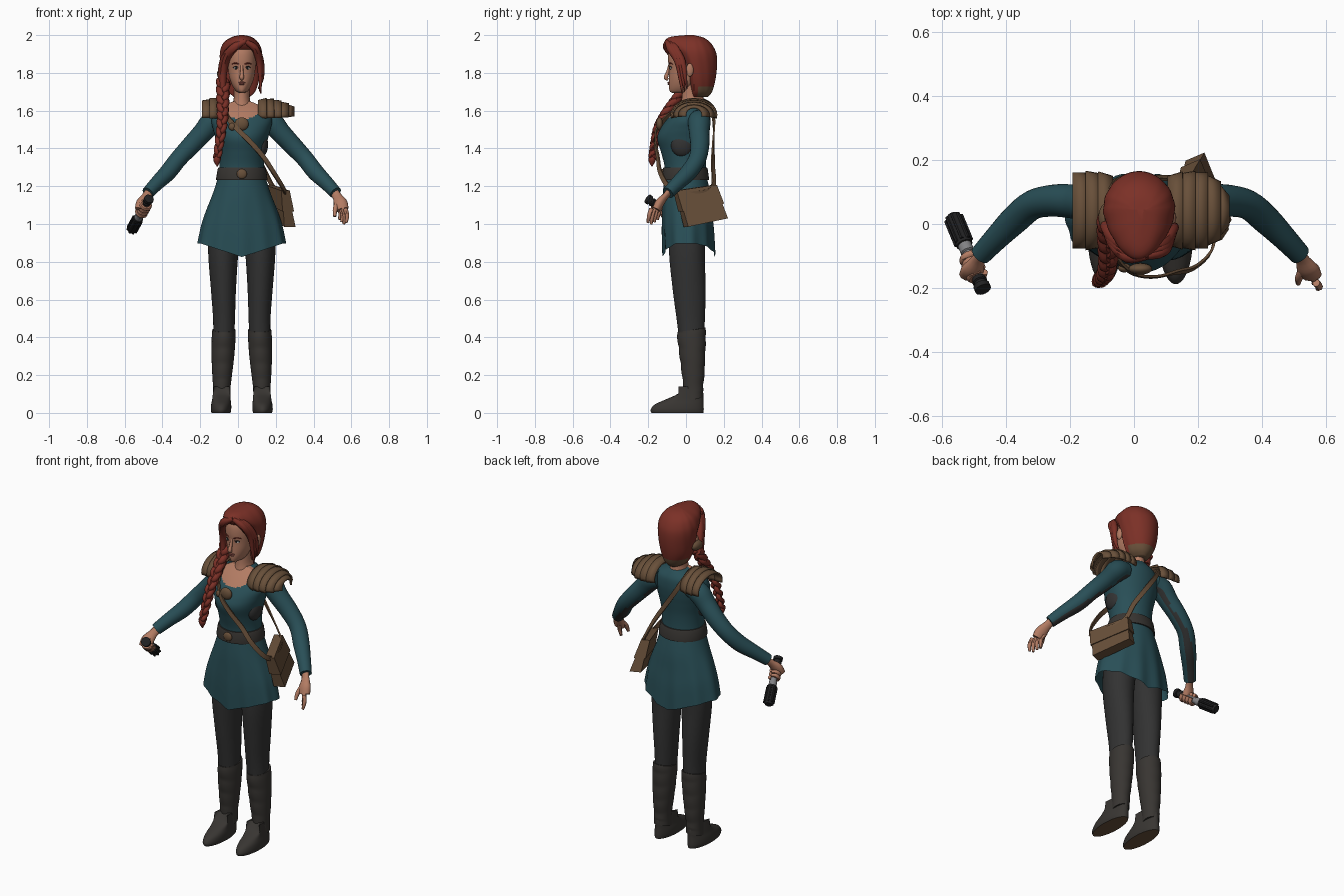
import bpy, bmesh, math
from mathutils import Vector

cube = bpy.data.objects.get("Cube")
if cube:
    bpy.data.objects.remove(cube)

X0 = 0.02  # body axis; all coordinates below are relative to it


def material(name, r, g, b):
    m = bpy.data.materials.new(name)
    m.use_nodes = True
    m.diffuse_color = (r, g, b, 1)
    m.node_tree.nodes["Principled BSDF"].inputs["Base Color"].default_value = (r, g, b, 1)
    return m


TEAL = material("teal cloth", .022, .078, .095)
CHARCOAL = material("charcoal cloth", .032, .032, .032)
DARK = material("dark leather", .04, .036, .032)
HAIR = material("red hair", .2, .03, .02)
LEATHER = material("brown leather", .14, .08, .042)
SKIN = material("skin", .45, .2, .125)
METAL = material("grey metal", .22, .22, .23)
BLACK = material("black grip", .015, .015, .016)
WHITE = material("eye white", .55, .52, .48)
LIPS = material("lips", .3, .09, .07)


def finish(name, bm, mat, second=None, rule=None, angle=45):
    """Turn a bmesh into an object; rule(centre, normal) picks the second colour."""
    bmesh.ops.recalc_face_normals(bm, faces=bm.faces[:])
    for f in bm.faces:
        f.smooth = True
        if rule and rule(f.calc_center_median(), f.normal):
            f.material_index = 1
    bmesh.ops.translate(bm, verts=bm.verts[:], vec=(X0, 0, 0))
    me = bpy.data.meshes.new(name)
    bm.to_mesh(me)
    bm.free()
    for m in (mat, second):
        if m:
            me.materials.append(m)
    me.set_sharp_from_angle(angle=math.radians(angle))
    ob = bpy.data.objects.new(name, me)
    bpy.context.collection.objects.link(ob)
    return ob


def spline(pts, k):
    """Catmull-Rom through tuples of any size, k steps per span."""
    out = []
    for i in range(len(pts) - 1):
        quad = [pts[max(i - 1, 0)], pts[i], pts[i + 1], pts[min(i + 2, len(pts) - 1)]]
        for j in range(k):
            t = j / k
            out.append(tuple(b + t / 2 * (c - a + t * (2*a - 5*b + 4*c - d + t * (3*(b - c) + d - a)))
                             for a, b, c, d in zip(*quad)))
    return out + [tuple(pts[-1])]


def skin_rings(rings, cap=True):
    bm = bmesh.new()
    loops = [[bm.verts.new(p) for p in r] for r in rings]
    n = len(loops[0])
    for a, b in zip(loops, loops[1:]):
        for i in range(n):
            bm.faces.new((a[i], a[(i + 1) % n], b[(i + 1) % n], b[i]))
    if cap:
        bm.faces.new(loops[0])
        bm.faces.new(loops[-1])
    return bm


def loft(name, rings, mat, cy=0, k=4, n=40, warp=None, cap=True, **kw):
    """Stack of horizontal ovals: (z, centre x, half width, front y, back y)."""
    out = []
    for z, cx, rx, yf, yb in spline(rings, k):
        ring = []
        for i in range(n):
            a = math.tau * i / n
            c, s = math.cos(a), math.sin(a)
            p = Vector((cx + rx * c, cy + s * (yb - cy if s > 0 else cy - yf), z))
            ring.append(warp(p, a) if warp else p)
        out.append(ring)
    return finish(name, skin_rings(out, cap), mat, **kw)


def tube(name, pts, mat, k=4, n=12, flat=1, **kw):
    """Round tube along (x, y, z, radius); flat squashes it front to back."""
    path = spline(pts, k)
    out = []
    for i, p in enumerate(path):
        t = Vector(path[min(i + 1, len(path) - 1)][:3]) - Vector(path[max(i - 1, 0)][:3])
        side = t.cross(Vector((0, 1, .01))).normalized()
        up = side.cross(t).normalized() * flat
        out.append([Vector(p[:3]) + p[3] * (math.cos(a) * side + math.sin(a) * up)
                    for a in (math.tau * j / n for j in range(n))])
    return finish(name, skin_rings(out), mat, **kw)


def ball(name, loc, size, mat):
    bm = bmesh.new()
    bmesh.ops.create_uvsphere(bm, u_segments=20, v_segments=12, radius=1)
    bmesh.ops.scale(bm, verts=bm.verts[:], vec=size)
    bmesh.ops.translate(bm, verts=bm.verts[:], vec=loc)
    return finish(name, bm, mat)


# tunic: flared skirt with folds and a scooped neckline
def drape(p, a):
    w = max(0, (1.2 - p.z) / .36)
    p.x *= 1 + .025 * w * math.sin(9 * a)
    p.y *= 1 + .04 * w * math.sin(11 * a)
    p.z += w * .07 * min(1, abs(p.x) / .22)
    return p


def neckline(c, nrm):
    return c.y < .02 and c.z > 1.555 + 3.5 * c.x ** 2 and abs(c.x) < .1


loft("tunic_skirt", [(.825, 0, .232, -.12, .155), (.95, 0, .212, -.125, .15), (1.05, 0, .187, -.125, .14),
                     (1.15, 0, .155, -.123, .13), (1.25, 0, .125, -.115, .11)], TEAL, n=72, warp=drape, cap=False)
loft("tunic_top", [(1.22, 0, .128, -.115, .11), (1.3, 0, .118, -.113, .105), (1.38, 0, .122, -.132, .108),
                   (1.45, 0, .138, -.152, .118), (1.5, 0, .152, -.138, .126), (1.55, 0, .16, -.105, .13),
                   (1.6, 0, .14, -.06, .125), (1.635, 0, .08, -.02, .105), (1.65, 0, .04, .0, .09)],
     TEAL, k=8, n=80, second=SKIN, rule=neckline)
for s in (1, -1):
    # dark side panels lying on the tunic under the arms
    ball("side_panel", (s * .105, -.02, 1.42), (.034, .06, .065), CHARCOAL)

# belt and buckle
loft("belt", [(1.232, 0, .135, -.128, .122), (1.24, 0, .136, -.129, .122), (1.29, 0, .128, -.122, .115),
              (1.298, 0, .124, -.12, .112)], DARK, k=1)
ball("belt_buckle", (0, -.125, 1.265), (.027, .012, .026), LEATHER)


# boots with wrapped folds
def folds(p, a):
    d = 1 + .05 * abs(math.sin(p.z * 38 + math.sin(a))) if p.z > .1 else 1
    p.y = .04 + (p.y - .04) * d
    p.z += .012 * math.sin(a)
    return p


for s in (1, -1):
    side = "left" if s > 0 else "right"
    loft(side + "_legging", [(1.02, s * .085, .09, -.09, .11), (.85, s * .098, .08, -.09, .1),
                             (.65, s * .097, .066, -.07, .104), (.5, s * .094, .058, -.05, .1),
                             (.38, s * .096, .055, -.035, .095)], CHARCOAL, cy=.02)
    loft(side + "_boot_shaft", [(.44, s * .095, .061, -.045, .1), (.4, s * .096, .063, -.042, .103),
                                (.3, s * .1, .06, -.03, .1), (.2, s * .104, .052, -.018, .096),
                                (.13, s * .106, .046, -.012, .09), (.07, s * .107, .046, -.02, .09)],
         DARK, cy=.04, k=9, warp=folds)
    loft(side + "_boot_foot", [(0, s * .11, .05, -.183, .092), (.018, s * .11, .054, -.187, .094),
                               (.045, s * .109, .053, -.165, .093), (.07, s * .108, .049, -.11, .092),
                               (.1, s * .107, .046, -.045, .092), (.14, s * .106, .042, -.005, .085)],
         DARK, cy=-.04, second=LEATHER, rule=lambda c, nrm: nrm.z < -.9 and c.z < .01)
    # sleeves with dark inner seam
    tube(side + "_sleeve", [(s * .1, .07, 1.555, .05), (s * .155, .07, 1.54, .06), (s * .205, .07, 1.485, .054),
                            (s * .27, .073, 1.415, .05), (s * .335, .06, 1.345, .046), (s * .39, .015, 1.275, .045),
                            (s * .45, -.045, 1.215, .038), (s * .497, -.095, 1.165, .033)],
         TEAL, n=24, second=CHARCOAL, rule=lambda c, nrm: nrm.z < -.55 and nrm.y > .25)
    tube(side + "_palm", [(s * .485, -.085, 1.175, .024), (s * .505, -.11, 1.145, .025),
                          (s * .522, -.14, 1.11, .037), (s * .532, -.158, 1.075, .034)], SKIN, flat=.65)

# open left hand
for i in range(4):
    o = i - 1.5
    x, y, z = .53 + .012 * o, -.158 - .017 * o, 1.085 - .003 * o
    drop = .085 - .01 * abs(o - .4)
    tube("left_finger", [(x, y, z, .012), (x + .01, y - .012, z - drop * .5, .011),
                         (x + .004, y - .018, z - drop, .007)], SKIN, n=8)
tube("left_thumb", [(.51, -.13, 1.12, .014), (.495, -.165, 1.08, .013), (.492, -.185, 1.04, .008)], SKIN, n=8)

# baton held in the right hand
tip, butt = Vector((-.49, -.205, 1.135)), Vector((-.585, .025, .965))
axis = (butt - tip).normalized()
u = axis.cross(Vector((0, 0, 1))).normalized()
v = axis.cross(u)


def along(t, r=0, a=0):
    return tip.lerp(butt, t) + r * (math.cos(a) * u + math.sin(a) * v)


def rod(name, spec, mat):
    tube(name, [(*along(t), r) for t, r in spec], mat, k=1, n=16)


rod("baton_emitter", [(0, .014), (.005, .026), (.06, .026), (.07, .019), (.1, .019), (.11, .024), (.16, .02)], BLACK)
rod("baton_body", [(.14, .017), (.5, .017), (.51, .022), (.62, .022)], METAL)
rod("baton_grip", [(.6, .018), (.61, .026), (.97, .026), (1, .02)], BLACK)
for i in range(8):
    a = math.tau * i / 8
    tube("grip_rib", [(*along(t, .026, a), .006) for t in (.64, .97)], BLACK, k=1, n=6)
for i in range(4):
    tube("right_finger", [(*along(.2 + .075 * i, .025, a * math.pi / 3), .011) for a in range(6)], SKIN, n=8)

# shoulder guards: overlapping arched plates, the left one longer and pointed
def guard(name, s, spans):
    for i, ((xa, ya, za), (xb, yb, zb)) in enumerate(zip(spans, spans[1:])):
        bm = bmesh.new()
        rows = []
        for x, ry, rz in ((xa, ya, za), (xb + .006, yb + .006, zb + .006)):
            rows.append([bm.verts.new((s * x, .042 + ry * math.cos(a), 1.578 + rz * math.sin(a)))
                         for a in (math.radians(-12 + 204 * j / 18) for j in range(19))])
        for j in range(18):
            bm.faces.new((rows[0][j], rows[0][j + 1], rows[1][j + 1], rows[1][j]))
        ob = finish(name + "_plate", bm, LEATHER)
        ob.modifiers.new("thickness", "SOLIDIFY").thickness = .01


guard("left_guard", 1, [(.085, .108, .078), (.125, .116, .084), (.165, .118, .08), (.205, .112, .07),
                        (.245, .085, .055), (.272, .04, .038)])
guard("right_guard", -1, [(.085, .108, .085), (.125, .116, .09), (.165, .118, .084), (.205, .112, .07)])

# shoulder strap, a flat band around the body
strap = spline([(-.1, .03, 1.66), (-.085, -.085, 1.58), (-.03, -.15, 1.51), (.04, -.165, 1.44), (.11, -.15, 1.36),
                (.17, -.135, 1.27), (.225, -.075, 1.18), (.225, .03, 1.16), (.17, .14, 1.19), (.1, .142, 1.32),
                (.02, .145, 1.44), (-.06, .146, 1.56), (-.1, .11, 1.64), (-.1, .03, 1.66)], 4)
bands = []
for i, p in enumerate(strap):
    p = Vector(p)
    t = (Vector(strap[min(i + 1, len(strap) - 1)]) - Vector(strap[max(i - 1, 0)])).normalized()
    out = p - Vector((0, .02, min(p.z, 1.55)))
    out = (out - out.dot(t) * t).normalized()
    w = t.cross(out) * .013
    bands.append([p + w + out * .004, p - w + out * .004, p - w - out * .004, p + w - out * .004])
finish("shoulder_strap", skin_rings(bands), LEATHER)
ball("brooch", (0, -.14, 1.53), (.037, .018, .035), LEATHER)
ball("strap_stud", (-.05, -.137, 1.515), (.02, .014, .02), LEATHER)

# satchel: wedge body and a folded flap
top = Vector((.23, -.05, 1.17)), Vector((.145, .15, 1.2))
bottom = Vector((.255, .0, .985)), Vector((.17, .21, 1.03))
out = Vector((.92, .39, 0))


def bag(name, va, vb, grow):
    rings = []
    for t in (va, vb):
        h = .018 + .014 * t + grow
        f, b = (p.lerp(q, t) for p, q in zip(top, bottom))
        e = (b - f).normalized() * grow
        rings.append([f - e - out * h, f - e + out * h, b + e + out * h, b + e - out * h])
    finish(name, skin_rings(rings), LEATHER, angle=20)


bag("satchel_body", 0, 1, 0)
bag("satchel_flap", -.04, .55, .007)

# neck and head
loft("neck", [(1.58, 0, .075, -.04, .1), (1.62, 0, .055, -.03, .1), (1.67, 0, .042, -.022, .092),
              (1.76, 0, .044, -.02, .09)], SKIN, cy=.035)
loft("head", [(1.694, 0, .012, -.072, -.03), (1.703, 0, .03, -.086, .0), (1.73, 0, .049, -.091, .03),
              (1.77, 0, .064, -.091, .08), (1.82, 0, .072, -.09, .11), (1.87, 0, .076, -.095, .12),
              (1.92, 0, .074, -.09, .12), (1.96, 0, .055, -.065, .1), (1.98, 0, .02, -.02, .06)], SKIN, cy=-.01)
tube("nose", [(0, -.087, 1.84, .007), (0, -.098, 1.8, .009), (0, -.106, 1.775, .012), (0, -.094, 1.764, .006)], SKIN)
ball("upper_lip", (0, -.089, 1.749), (.019, .008, .005), LIPS)
ball("lower_lip", (0, -.088, 1.741), (.016, .009, .006), LIPS)
for s in (1, -1):
    ball("eye", (s * .029, -.079, 1.825), (.014, .007, .007), WHITE)
    ball("iris", (s * .029, -.084, 1.825), (.006, .004, .006), BLACK)
    tube("upper_lid", [(s * .013, -.086, 1.827, .002), (s * .03, -.085, 1.834, .003), (s * .046, -.074, 1.828, .002)], BLACK, n=6)
    tube("eyebrow", [(s * .013, -.09, 1.845, .003), (s * .033, -.086, 1.852, .004), (s * .052, -.07, 1.846, .002)], HAIR, n=6)
    ball("ear", (s * .1, .02, 1.815), (.012, .02, .035), SKIN)


# hair mass with combed grooves and a leather band at the nape
def comb(p, a):
    p.x *= 1 + .012 * math.sin(14 * a + 20 * p.z)
    return p


loft("hair", [(1.672, 0, .04, .035, .115), (1.7, 0, .07, .03, .138), (1.76, -.004, .095, .015, .155),
              (1.83, -.004, .107, -.005, .164), (1.89, -.004, .112, -.045, .163), (1.93, -.004, .106, -.094, .15),
              (1.965, -.004, .087, -.112, .125), (1.99, 0, .052, -.085, .085), (2, 0, .01, .0, .03)],
     HAIR, cy=.045, n=64, warp=comb, second=LEATHER, rule=lambda c, nrm: c.z < 1.725 and c.y > .06)
for i in range(3):
    d = i * .013
    tube("left_lock", [(.02, -.1 + d, 1.965, .012), (.07, -.083 + d, 1.93, .02), (.092 + d / 3, -.045 + d, 1.86, .017),
                       (.098 + d / 3, -.03 + d, 1.77, .01), (.1 - d / 2, -.02 + d, 1.69 + d, .003)], HAIR, n=8)
    tube("right_lock", [(.02, -.1 + d, 1.968, .012), (-.04, -.1 + d, 1.935, .022), (-.08 - d / 3, -.06 + d, 1.88, .022),
                        (-.098 - d / 3, -.03 + d, 1.8, .02), (-.1, -.025 + d, 1.71, .016)], HAIR, n=8)
ball("braid_wrap", (-.105, .02, 1.795), (.026, .045, .03), LEATHER)

# three-strand braid falling over the right shoulder
core = spline([(-.098, .01, 1.76), (-.1, -.04, 1.68), (-.1, -.1, 1.6), (-.106, -.145, 1.52), (-.118, -.166, 1.43),
               (-.13, -.178, 1.35)], 8)
for strand in range(3):
    pts = []
    for i, (x, y, z) in enumerate(core):
        ph = i * .5 + strand * math.tau / 3
        taper = 1 - .45 * i / len(core)
        pts.append((x + .019 * taper * math.sin(ph), y + .011 * math.sin(2 * ph), z, .021 * taper))
    tube("braid_strand", pts, HAIR, k=2, n=8)
tube("braid_end", [(-.13, -.178, 1.365, .012), (-.131, -.18, 1.34, .02), (-.13, -.18, 1.305, .003)], HAIR)
